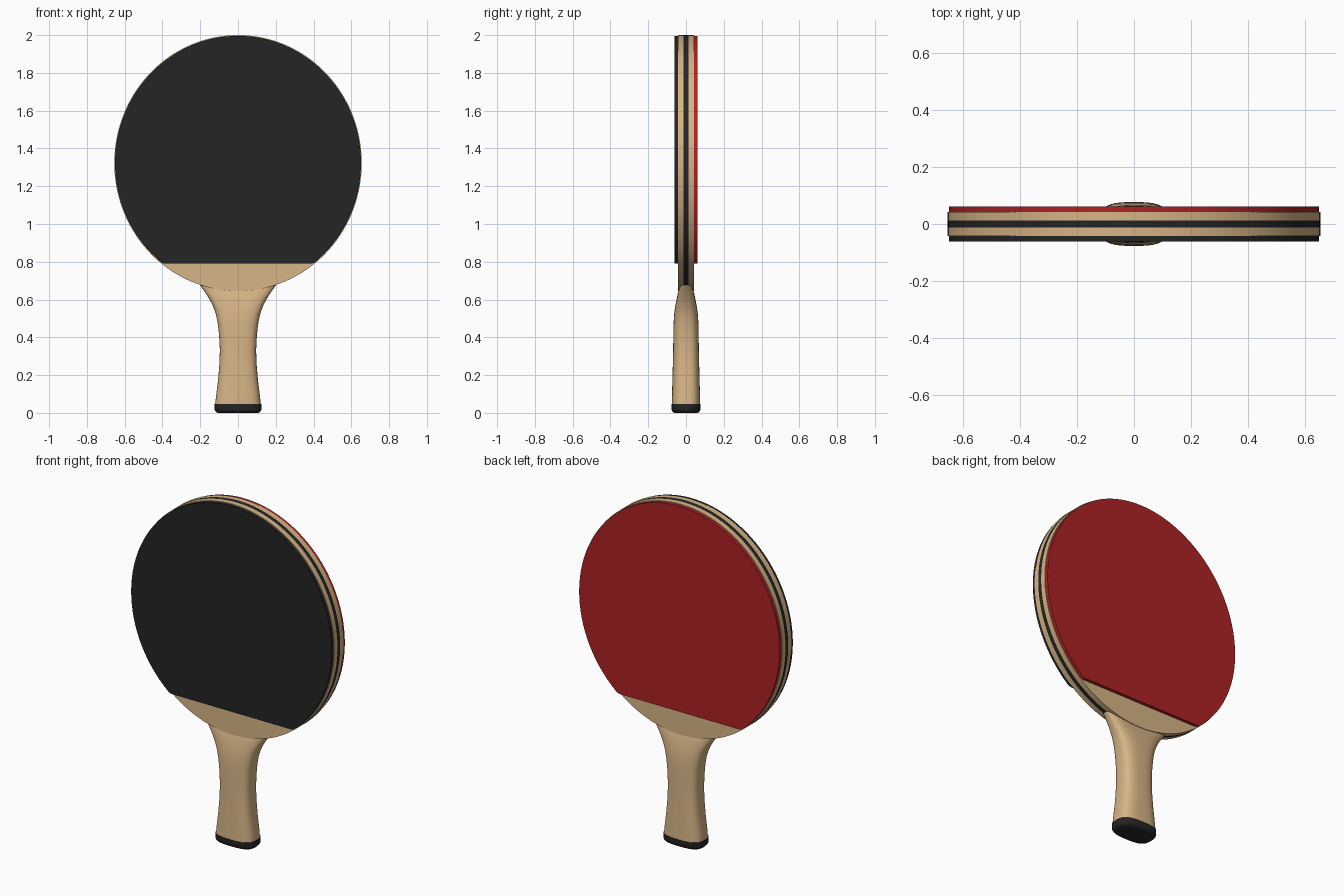
import bpy, bmesh, math

cube = bpy.data.objects.get("Cube")
if cube:
    bpy.data.objects.remove(cube, do_unlink=True)

RX, RZ, CZ = 0.655, 0.6775, 1.3225   # blade ellipse
CUT = 0.79                           # straight lower edge of the rubber


def material(name, color):
    mat = bpy.data.materials.new(name)
    mat.use_nodes = True
    mat.diffuse_color = (*color, 1)
    bsdf = mat.node_tree.nodes["Principled BSDF"]
    bsdf.inputs["Base Color"].default_value = (*color, 1)
    bsdf.inputs["Roughness"].default_value = 0.6
    return mat


wood = material("light wood", (0.68, 0.46, 0.24))
black = material("black", (0.018, 0.018, 0.018))
red = material("red rubber", (0.42, 0.016, 0.018))


def finish(name, bm, mat):
    bmesh.ops.recalc_face_normals(bm, faces=bm.faces)
    mesh = bpy.data.meshes.new(name)
    bm.to_mesh(mesh)
    bm.free()
    mesh.materials.append(mat)
    obj = bpy.data.objects.new(name, mesh)
    bpy.context.collection.objects.link(obj)
    bpy.ops.object.select_all(action="DESELECT")
    obj.select_set(True)
    bpy.context.view_layer.objects.active = obj
    bpy.ops.object.shade_smooth_by_angle(angle=math.radians(35))
    return obj


def slab(name, y0, y1, mat, scale=1.0, cut=None, steps=128):
    """Elliptical plate between two depths, optionally cut straight below."""
    rx, rz = RX * scale, RZ * scale
    start, sweep = 0, math.tau * (steps - 1) / steps
    if cut is not None:
        start = math.asin((cut - CZ) / rz)
        sweep = math.pi - 2 * start
    bm = bmesh.new()
    verts = []
    for i in range(steps):
        a = start + sweep * i / (steps - 1)
        verts.append(bm.verts.new((rx * math.cos(a), y0, CZ + rz * math.sin(a))))
    bm.faces.new(verts)
    if cut is not None:   # soften the two lower corners
        bmesh.ops.bevel(bm, geom=[verts[0], verts[-1]], offset=0.015,
                        segments=4, profile=0.5, affect="VERTICES")
    out = bmesh.ops.extrude_face_region(bm, geom=bm.faces[:])
    moved = [v for v in out["geom"] if isinstance(v, bmesh.types.BMVert)]
    bmesh.ops.translate(bm, verts=moved, vec=(0, y1 - y0, 0))
    return finish(name, bm, mat)


def blade_edge(x):
    return CZ - RZ * math.sqrt(1 - (x / RX) ** 2)


def loft(name, rings, mat, follow=False, steps=64, power=3.0):
    """Join rounded-rectangle rings given as (z, half width, half depth)."""
    bm = bmesh.new()
    loops = []
    for z, w, d in rings:
        rise = max(0, (z - 0.4) / (blade_edge(0) - 0.4)) if follow else 0
        loop = []
        for i in range(steps):
            c, s = math.cos(math.tau * i / steps), math.sin(math.tau * i / steps)
            x = w * math.copysign(abs(c) ** (2 / power), c)
            y = d * math.copysign(abs(s) ** (2 / power), s)
            dz = rise * (blade_edge(x) - blade_edge(0))
            loop.append(bm.verts.new((x, y, z + dz)))
        loops.append(loop)
    for a, b in zip(loops, loops[1:]):
        for i in range(steps):
            j = (i + 1) % steps
            bm.faces.new((a[i], a[j], b[j], b[i]))
    bm.faces.new(loops[0])
    bm.faces.new(loops[-1])
    return finish(name, bm, mat)


# Blade plies
slab("front_ply", -0.042, -0.012, wood)
slab("core_ply", -0.012, 0.012, black)
slab("back_ply", 0.012, 0.042, wood)

# Rubber sheets
slab("front_rubber", -0.061, -0.042, black, 0.994, CUT)
slab("back_rubber", 0.042, 0.061, red, 0.994, CUT)

# Flared handle, its upper end following the blade edge
loft("handle", [
    (0.045, 0.121, 0.075), (0.10, 0.115, 0.074), (0.17, 0.106, 0.072),
    (0.25, 0.099, 0.070), (0.33, 0.096, 0.068), (0.41, 0.100, 0.067),
    (0.47, 0.107, 0.066), (0.52, 0.118, 0.063), (0.56, 0.134, 0.058),
    (0.60, 0.160, 0.050), (0.63, 0.187, 0.044), (0.645, 0.202, 0.039),
], wood, follow=True)

# End cap with rounded lower rim
loft("end_cap", [
    (0.0, 0.106, 0.060), (0.004, 0.116, 0.069), (0.012, 0.122, 0.075),
    (0.022, 0.125, 0.077), (0.046, 0.124, 0.077),
], black)
